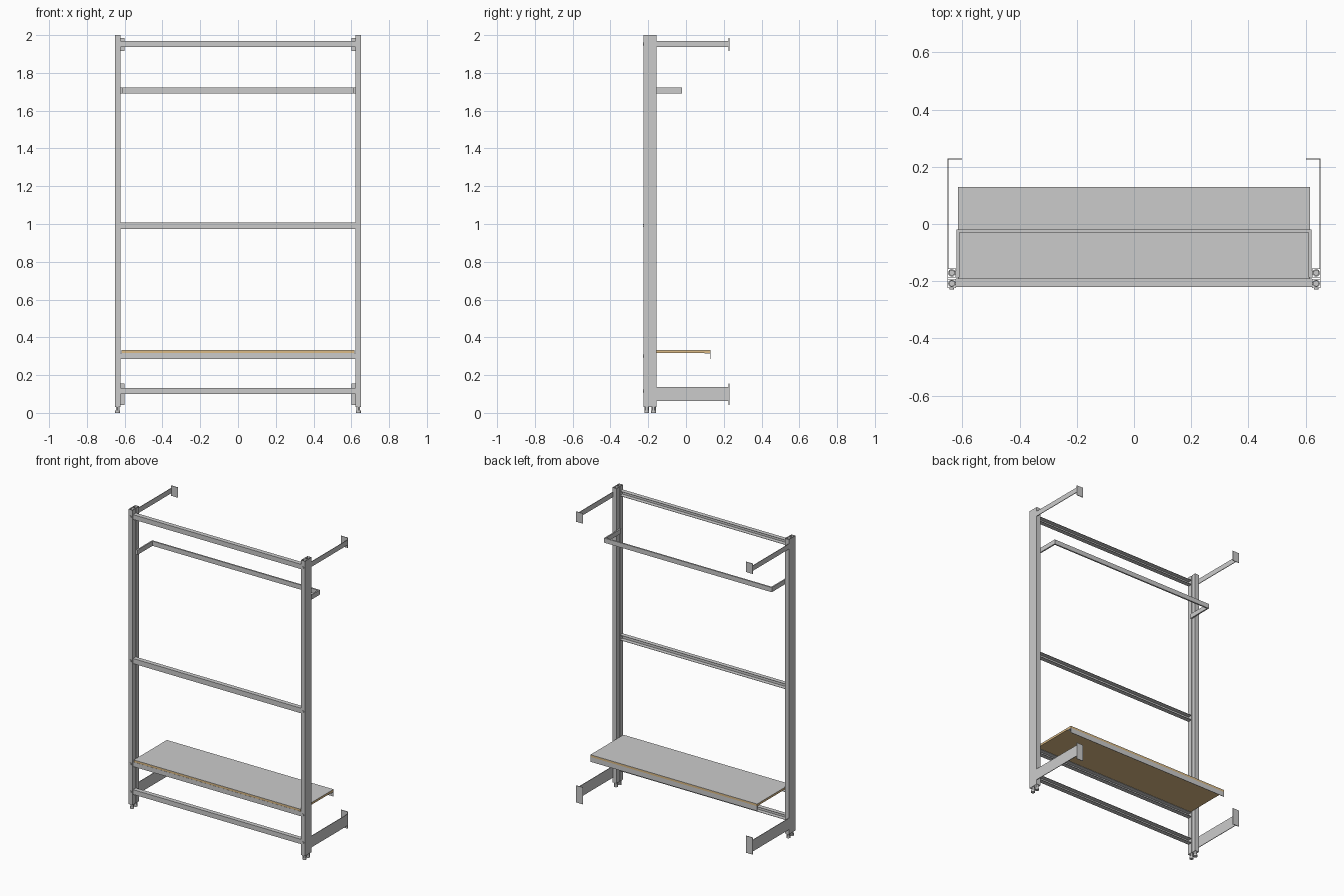
import bpy, bmesh, math
from mathutils import Matrix

if "Cube" in bpy.data.objects:
    bpy.data.objects.remove(bpy.data.objects["Cube"])


def finish(name, bm, mat=None):
    bmesh.ops.recalc_face_normals(bm, faces=bm.faces)
    me = bpy.data.meshes.new(name)
    bm.to_mesh(me)
    bm.free()
    ob = bpy.data.objects.new(name, me)
    bpy.context.collection.objects.link(ob)
    if mat:
        me.materials.append(mat)
    return ob


def put(axis, t, p):
    a, b = p
    return {"x": (t, a, b), "y": (a, t, b), "z": (a, b, t)}[axis]


def extrude(bm, pts, axis, t0, t1):
    """Solid prism of a closed profile along an axis."""
    lo = [bm.verts.new(put(axis, t0, p)) for p in pts]
    hi = [bm.verts.new(put(axis, t1, p)) for p in pts]
    n = len(pts)
    for i in range(n):
        j = (i + 1) % n
        bm.faces.new((lo[i], lo[j], hi[j], hi[i]))
    bm.faces.new(lo[::-1])
    bm.faces.new(hi)


def rect(a0, a1, b0, b1):
    return [(a0, b0), (a1, b0), (a1, b1), (a0, b1)]


def box(bm, x0, x1, y0, y1, z0, z1):
    extrude(bm, rect(x0, x1, y0, y1), "z", z0, z1)


def hollow(bm, x0, x1, y0, y1, z0, z1, w):
    """Open-ended square tube standing on z."""
    rings = []
    for d in (0, w):
        for z in (z0, z1):
            rings.append([bm.verts.new((x, y, z)) for x, y in
                          rect(x0 + d, x1 - d, y0 + d, y1 - d)])
    ob, ot, ib, it = rings
    for r, s in ((ob, ot), (ot, it), (it, ib), (ib, ob)):
        for i in range(4):
            j = (i + 1) % 4
            bm.faces.new((r[i], r[j], s[j], s[i]))


def cyl(bm, x, y, z, r, h, n, rot=None):
    m = Matrix.Translation((x, y, z)) @ (rot or Matrix())
    bmesh.ops.create_cone(bm, cap_ends=True, segments=n, radius1=r, radius2=r,
                          depth=h, matrix=m)


wood = bpy.data.materials.new("wood")
wood.diffuse_color = (0.72, 0.50, 0.24, 1)
wood.use_nodes = True
wood.node_tree.nodes["Principled BSDF"].inputs["Base Color"].default_value = wood.diffuse_color

XO, XI = 0.652, 0.622            # outer and inner faces of the uprights
BEAMS = {"top": (1.937, 1.969), "middle": (0.974, 1.008),
         "shelf": (0.286, 0.317), "bottom": (0.100, 0.132)}
TUBES = ((-0.224, -0.192), (-0.187, -0.155))

for side, s in (("left", -1), ("right", 1)):
    x0, x1 = sorted((s * XI, s * XO))

    # upright: twin tubes joined by an outer web, leaving a groove inside
    bm = bmesh.new()
    for y0, y1 in TUBES:
        hollow(bm, x0, x1, y0, y1, 0.03, 2.0, 0.002)
    wx = sorted((s * XO, s * (XO - 0.002)))
    box(bm, *wx, -0.192, -0.187, 0.03, 2.0)
    finish(side + "_upright", bm)

    # levelling feet under each tube
    bm = bmesh.new()
    for y0, y1 in TUBES:
        cx, cy = (x0 + x1) / 2, (y0 + y1) / 2
        cyl(bm, cx, cy, 0.006, 0.013, 0.012, 16)
        cyl(bm, cx, cy, 0.025, 0.011, 0.030, 6)
    finish(side + "_feet", bm)

    # bolt heads where the beams meet the upright
    bm = bmesh.new()
    for z0, z1 in BEAMS.values():
        cyl(bm, (x0 + x1) / 2, -0.226, (z0 + z1) / 2, 0.008, 0.005, 12,
            Matrix.Rotation(math.pi / 2, 4, "X"))
    finish(side + "_bolts", bm)

    # wall brackets: flat arm with a turned flange at the back
    for label, za, zf in (("upper", (1.936, 1.970), (1.917, 1.985)),
                          ("lower", (0.062, 0.138), (0.042, 0.155))):
        bm = bmesh.new()
        box(bm, *sorted((s * XO, s * (XO - 0.004))), -0.155, 0.225, *za)
        box(bm, *sorted((s * XO, s * 0.602)), 0.225, 0.229, *zf)
        finish(f"{side}_{label}_wall_bracket", bm)

# cross beams: C channels open to the back
for label, (z0, z1) in BEAMS.items():
    w = 0.002
    prof = [(-0.190, z0), (-0.220, z0), (-0.220, z1), (-0.190, z1),
            (-0.190, z1 - w), (-0.220 + w, z1 - w),
            (-0.220 + w, z0 + w), (-0.190, z0 + w)]
    bm = bmesh.new()
    extrude(bm, prof, "x", -XI, XI)
    finish(label + "_beam", bm)

# hanging rail: one U-shaped flat bar
bm = bmesh.new()
a, b = 0.620, 0.611
extrude(bm, [(-a, -0.160), (-a, -0.020), (a, -0.020), (a, -0.160),
             (b, -0.160), (b, -0.030), (-b, -0.030), (-b, -0.160)],
        "z", 1.691, 1.722)
for s in (-1, 1):
    box(bm, *sorted((s * 0.611, s * 0.622)), -0.187, -0.160, 1.691, 1.722)
finish("hanging_rail", bm)

# shelf board with a thin grey top sheet
bm = bmesh.new()
box(bm, -0.616, 0.616, -0.220, 0.129, 0.3175, 0.330)
finish("shelf_board", bm, wood)
bm = bmesh.new()
box(bm, -0.616, 0.616, -0.220, 0.129, 0.330, 0.332)
finish("shelf_top_sheet", bm)

# shelf lip: angle strip under the back edge
bm = bmesh.new()
extrude(bm, [(0.129, 0.3175), (0.129, 0.285), (0.126, 0.285),
             (0.126, 0.3145), (0.098, 0.3145), (0.098, 0.3175)],
        "x", -0.616, 0.616)
finish("shelf_lip", bm)
